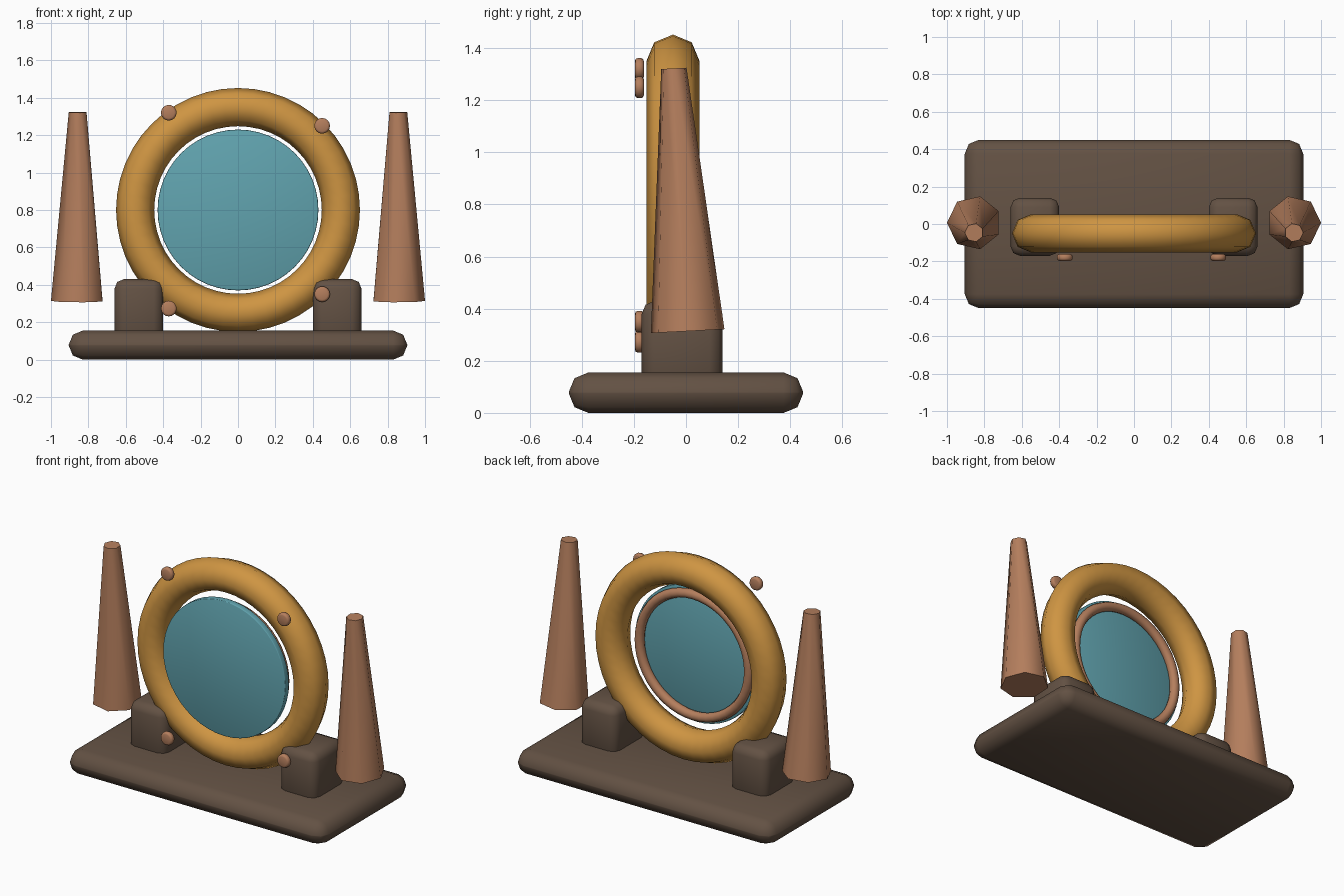
import bpy, math
from mathutils import Matrix

cube = bpy.data.objects.get("Cube")
if cube:
    bpy.data.objects.remove(cube, do_unlink=True)


def material(name, rgb):
    m = bpy.data.materials.new(name)
    m.use_nodes = True
    m.diffuse_color = (*rgb, 1)
    m.node_tree.nodes["Principled BSDF"].inputs["Base Color"].default_value = (*rgb, 1)
    return m


wood = material("dark wood", (0.125, 0.083, 0.057))
gold = material("gold", (0.62, 0.30, 0.055))
copper = material("copper", (0.46, 0.21, 0.11))
glass = material("teal glass", (0.12, 0.37, 0.43))


def finish(name, mat, bevel=0, segments=2, angle=50):
    ob = bpy.context.object
    ob.name = name
    ob.data.materials.append(mat)
    if bevel:
        b = ob.modifiers.new("Bevel", "BEVEL")
        b.width, b.segments = bevel, segments
        b.limit_method = "ANGLE"
        bpy.ops.object.modifier_apply(modifier="Bevel")
    bpy.ops.object.shade_smooth_by_angle(angle=math.radians(angle))
    return ob


def rounded_box(name, centre, size, bevel):
    bpy.ops.mesh.primitive_cube_add(size=1, location=centre)
    bpy.context.object.scale = size
    bpy.ops.object.transform_apply(location=False, rotation=False, scale=True)
    return finish(name, wood, bevel)


def upright_ring(name, mat, y, major, minor, sides):
    bpy.ops.mesh.primitive_torus_add(major_radius=major, minor_radius=minor,
                                     major_segments=48, minor_segments=sides,
                                     location=(0, y, 0.8), rotation=(math.pi / 2, 0, 0))
    return finish(name, mat, angle=60)


def upright_disc(name, mat, centre, radius, depth, sides, bevel):
    bpy.ops.mesh.primitive_cylinder_add(vertices=sides, radius=radius, depth=depth,
                                        location=centre, rotation=(math.pi / 2, 0, 0))
    return finish(name, mat, bevel)


# Base slab and the two cradle blocks
rounded_box("base", (0, 0, 0.0775), (1.81, 0.9, 0.155), 0.075)
for side, label in ((1, "left"), (-1, "right")):
    rounded_box(label + "_cradle", (side * 0.53, -0.015, 0.265), (0.26, 0.31, 0.33), 0.05)

# Round frame, mirror disc and its rear retaining ring
upright_ring("frame", gold, -0.05, 0.55, 0.102, 8)
upright_disc("mirror", glass, (0, -0.12, 0.8), 0.43, 0.04, 48, 0.004)
upright_ring("rear_ring", copper, -0.085, 0.385, 0.03, 8)

# Studs in front of the frame
for i, (x, z) in enumerate(((-0.37, 1.32), (0.45, 1.25), (-0.37, 0.273), (0.45, 0.35))):
    upright_disc(f"stud_{i + 1}", copper, (x, -0.179, z), 0.042, 0.035, 16, 0.012)

# Seven-sided tapering spires, leaning slightly forward, a vertex facing outward
for side, label in ((1, "left"), (-1, "right")):
    bpy.ops.mesh.primitive_cone_add(vertices=7, radius1=0.145, radius2=0.05, depth=1.01)
    ob = bpy.context.object
    # turn the first vertex from its default direction to the outer side
    v = ob.data.vertices[0].co
    ob.data.transform(Matrix.Rotation((0 if side > 0 else math.pi) - math.atan2(v.y, v.x), 4, "Z"))
    ob.location = (side * 0.855, -0.02, 0.818)
    ob.rotation_euler = (math.radians(3), 0, 0)
    finish(label + "_spire", copper, angle=60)
